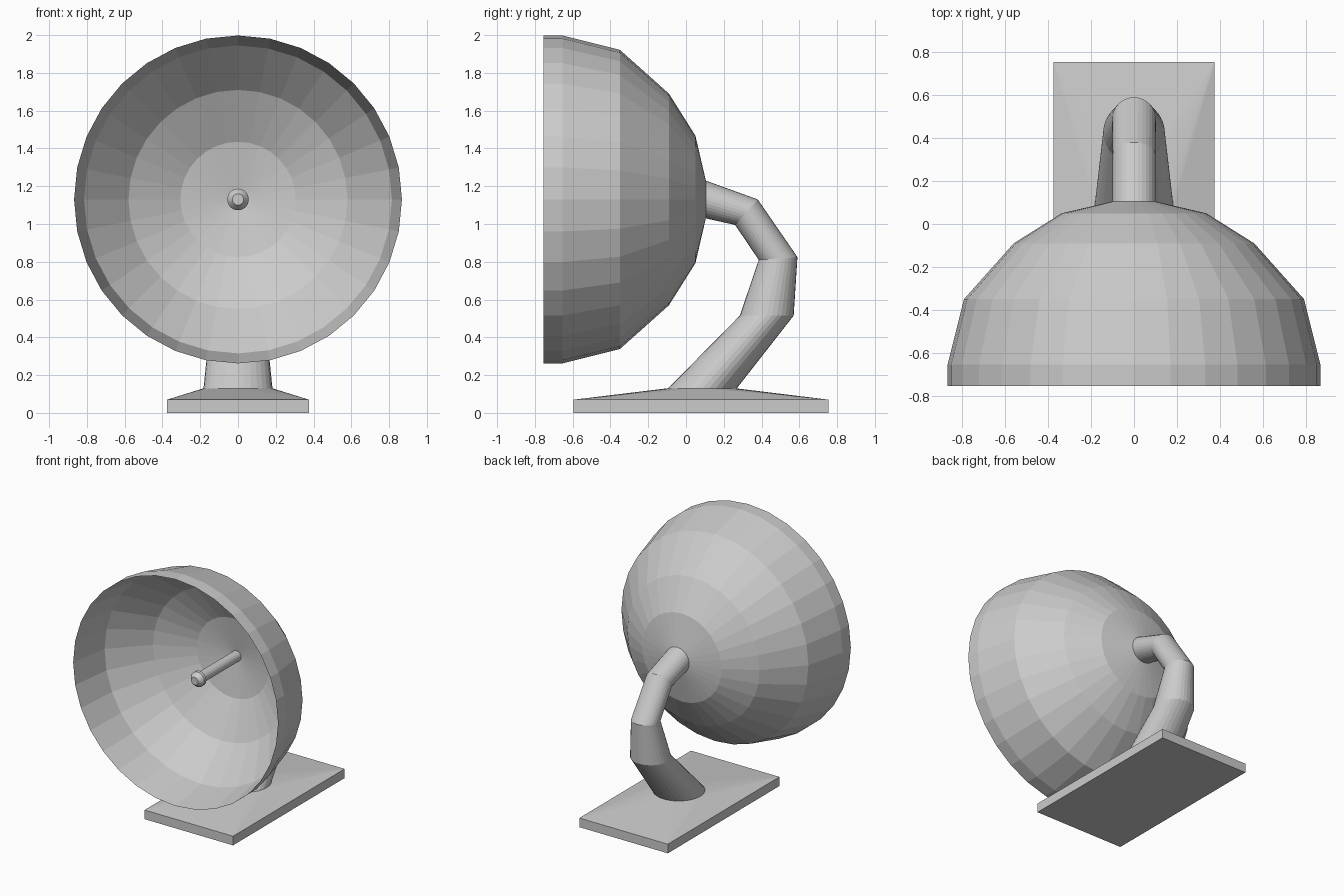
import bpy, bmesh
from math import sin, cos, pi
from mathutils import Vector

if "Cube" in bpy.data.objects:
    bpy.data.objects.remove(bpy.data.objects["Cube"])

N = 32        # sides of every round part
AXIS_Z = 1.13  # height of the dish axis


def finish(name, bm):
    bmesh.ops.recalc_face_normals(bm, faces=bm.faces)
    mesh = bpy.data.meshes.new(name)
    bm.to_mesh(mesh)
    bm.free()
    ob = bpy.data.objects.new(name, mesh)
    bpy.context.collection.objects.link(ob)
    return ob


def ring(bm, a, b, rx):
    """Ellipse whose yz-plane diameter runs from a to b, half-width rx in x."""
    a, b = Vector((0, *a)), Vector((0, *b))
    mid, half = (a + b) / 2, (a - b) / 2
    return [bm.verts.new(mid + half * sin(2 * pi * i / N) + Vector((rx * cos(2 * pi * i / N), 0, 0)))
            for i in range(N)]


def loft(name, sections):
    bm = bmesh.new()
    rings = [ring(bm, *s) for s in sections]
    for p, q in zip(rings, rings[1:]):
        for i in range(N):
            j = (i + 1) % N
            bm.faces.new((p[i], p[j], q[j], q[i]))
    bm.faces.new(rings[0])
    bm.faces.new(rings[-1])
    return finish(name, bm)


def lathe(name, profile):
    """Revolve (y, radius) points about the dish axis."""
    return loft(name, [((y, AXIS_Z + r), (y, AXIS_Z - r), r) for y, r in profile])


# Dish: inside from the centre out to the rim, then back over the outside
lathe("dish", [(-0.015, 0.02), (-0.06, 0.305), (-0.2, 0.58), (-0.45, 0.815), (-0.755, 0.868),
               (-0.655, 0.868), (-0.35, 0.792), (-0.09, 0.56), (0.05, 0.337), (0.105, 0.1)])

# Receiver rod with a collared tip
lathe("receiver_rod", [(0.02, 0.04), (-0.46, 0.04), (-0.465, 0.057), (-0.49, 0.057),
                       (-0.51, 0.042), (-0.525, 0.03)])

# Bent support arm, widening towards the base
loft("support_arm", [((0.09, 1.235), (0.09, 1.033), 0.1),
                     ((0.38, 1.13), (0.26, 0.995), 0.1),
                     ((0.59, 0.825), (0.385, 0.81), 0.102),
                     ((0.57, 0.515), (0.285, 0.515), 0.143),
                     ((0.265, 0.125), (-0.10, 0.125), 0.183)])

# Base plate: rectangular slab rising to the round foot of the arm
bm = bmesh.new()
xy = [(0.375, 0.755), (-0.375, 0.755), (-0.375, -0.595), (0.375, -0.595)]
low = [bm.verts.new((x, y, 0)) for x, y in xy]
top = [bm.verts.new((x, y, 0.07)) for x, y in xy]
foot = ring(bm, (0.265, 0.13), (-0.10, 0.13), 0.183)
bm.faces.new(low)
bm.faces.new(foot)
for k in range(4):
    n = (k + 1) % 4
    bm.faces.new((low[k], low[n], top[n], top[k]))
    bm.faces.new((top[k], top[n], foot[n * N // 4]))
    for i in range(k * N // 4, (k + 1) * N // 4):
        bm.faces.new((foot[i], foot[(i + 1) % N], top[k]))
finish("base_plate", bm)
